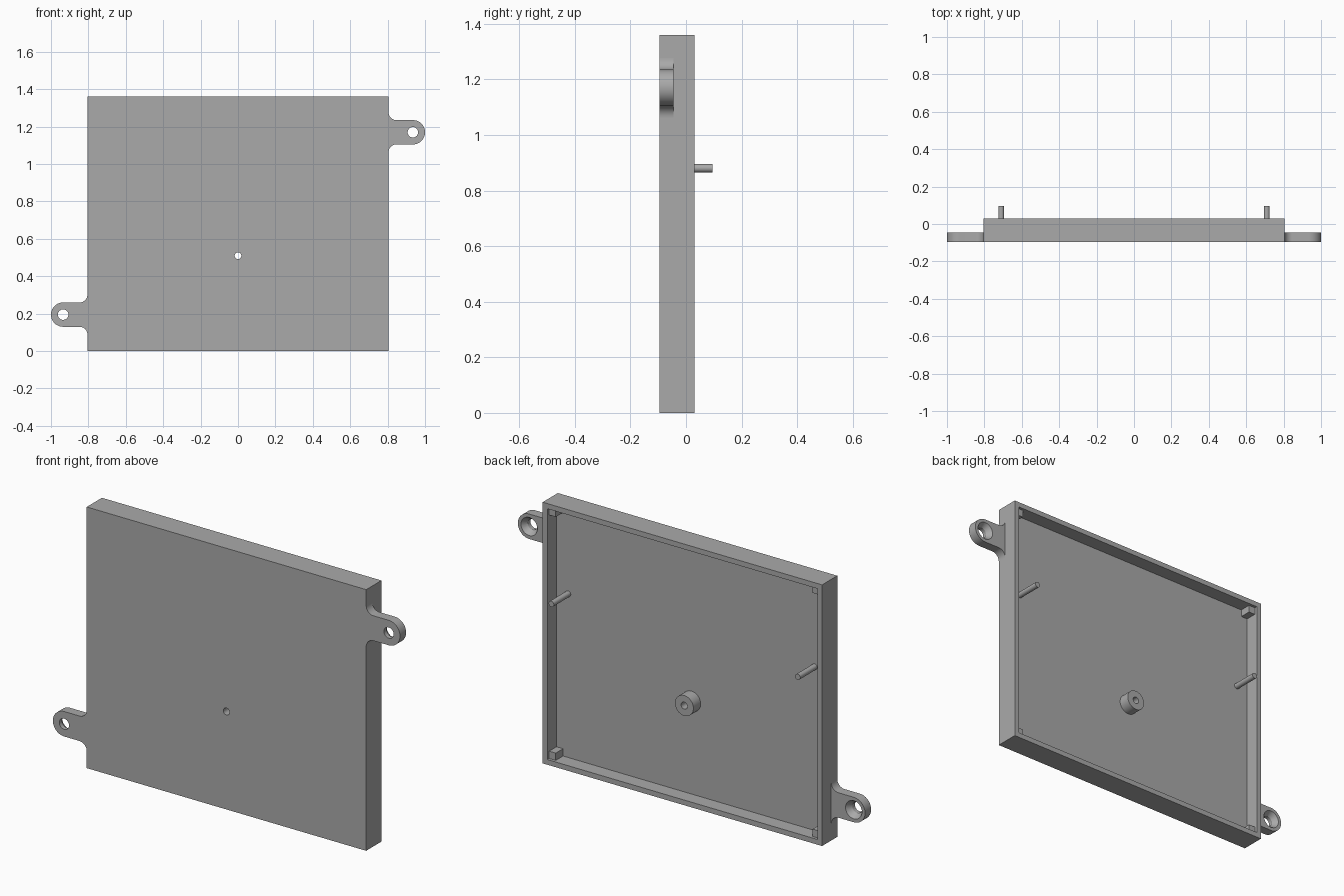
import bpy, bmesh, math
from mathutils import Matrix, Vector

if "Cube" in bpy.data.objects:
    bpy.data.objects.remove(bpy.data.objects["Cube"])

# One plain grey material
grey = bpy.data.materials.new("plain_grey")
grey.use_nodes = True
grey.diffuse_color = (0.4, 0.4, 0.4, 1)
grey.node_tree.nodes["Principled BSDF"].inputs["Base Color"].default_value = (0.4, 0.4, 0.4, 1)

# Main dimensions
HALF_W, HEIGHT = 0.805, 1.36
FRONT, FLOOR, RIM = -0.095, -0.045, 0.03
WALL, POST, POST_TOP = 0.027, 0.038, 0.015
HOLE_X, TAB_R, FILLET = 0.935, 0.065, 0.042


def finish(name, bm):
    bmesh.ops.recalc_face_normals(bm, faces=bm.faces)
    mesh = bpy.data.meshes.new(name)
    bm.to_mesh(mesh)
    bm.free()
    mesh.materials.append(grey)
    obj = bpy.data.objects.new(name, mesh)
    bpy.context.collection.objects.link(obj)
    return obj


def box(name, low, high):
    bm = bmesh.new()
    bmesh.ops.create_cube(bm, size=1)
    low, high = Vector(low), Vector(high)
    bmesh.ops.scale(bm, vec=high - low, verts=bm.verts)
    bmesh.ops.translate(bm, vec=(low + high) / 2, verts=bm.verts)
    return finish(name, bm)


def rod(name, x, z, y0, y1, r0, r1=None):
    """Cylinder or cone along y, radius r0 at y0 and r1 at y1."""
    bm = bmesh.new()
    bmesh.ops.create_cone(bm, cap_ends=True, segments=40, radius1=r0,
                          radius2=r1 or r0, depth=y1 - y0)
    bmesh.ops.rotate(bm, matrix=Matrix.Rotation(-math.pi / 2, 3, "X"), verts=bm.verts)
    bmesh.ops.translate(bm, vec=(x, (y0 + y1) / 2, z), verts=bm.verts)
    return finish(name, bm)


def cut(obj, cutter):
    mod = obj.modifiers.new("cut", "BOOLEAN")
    mod.operation, mod.solver, mod.object = "DIFFERENCE", "EXACT", cutter
    bpy.context.view_layer.objects.active = obj
    bpy.ops.object.modifier_apply(modifier=mod.name)
    bpy.data.objects.remove(cutter)


def smooth(obj):
    bpy.ops.object.select_all(action="DESELECT")
    obj.select_set(True)
    bpy.context.view_layer.objects.active = obj
    bpy.ops.object.shade_smooth_by_angle(angle=math.radians(30))


def arc(cx, cz, r, start, end, steps):
    angles = [math.radians(start + (end - start) * i / steps) for i in range(steps + 1)]
    return [(cx + r * math.cos(a), cz + r * math.sin(a)) for a in angles]


def mounting_tab(name, side, z):
    # Rounded ear that flares into the side wall
    fx, fz = HALF_W + FILLET, TAB_R + FILLET
    outline = (arc(fx, -fz, FILLET, 180, 90, 10)
               + arc(HOLE_X, 0, TAB_R, -90, 90, 28)
               + arc(fx, fz, FILLET, 270, 180, 10))
    bm = bmesh.new()
    face = bm.faces.new([bm.verts.new((side * x, FRONT, z + dz)) for x, dz in outline])
    grown = bmesh.ops.extrude_face_region(bm, geom=[face])["geom"]
    bmesh.ops.translate(bm, vec=(0, FLOOR - FRONT, 0),
                        verts=[v for v in grown if isinstance(v, bmesh.types.BMVert)])
    tab = finish(name, bm)
    # Screw hole, countersunk from the back
    x = side * HOLE_X
    cut(tab, rod("hole_cutter", x, z, FRONT - 0.05, FLOOR + 0.05, 0.028))
    cut(tab, rod("sink_cutter", x, z, FLOOR - 0.028, FLOOR + 0.004, 0.028, 0.05))
    smooth(tab)


# Shallow tray, open at the back, with a small central hole
tray = box("tray", (-HALF_W, FRONT, 0), (HALF_W, RIM, HEIGHT))
cut(tray, box("cavity_cutter", (WALL - HALF_W, FLOOR, WALL),
              (HALF_W - WALL, RIM + 0.1, HEIGHT - WALL)))
cut(tray, rod("hole_cutter", 0, 0.51, FRONT - 0.05, RIM, 0.018))
smooth(tray)

# Hollow boss around the central hole
boss = rod("centre_boss", 0, 0.51, FLOOR, POST_TOP, 0.053)
cut(boss, rod("hole_cutter", 0, 0.51, FRONT, RIM, 0.018))
smooth(boss)

# Locating pins and corner posts
for side, label in ((1, "left"), (-1, "right")):
    smooth(rod(label + "_pin", side * 0.71, 0.88, FLOOR, 0.095, 0.015))
    inner = side * (HALF_W - WALL)
    xs = sorted((inner, inner - side * POST))
    for level, z in (("lower", WALL), ("upper", HEIGHT - WALL - POST)):
        box(f"{level}_{label}_post", (xs[0], FLOOR, z), (xs[1], POST_TOP, z + POST))

# Mounting tabs at opposite corners
mounting_tab("left_tab", 1, 1.17)
mounting_tab("right_tab", -1, 0.195)
